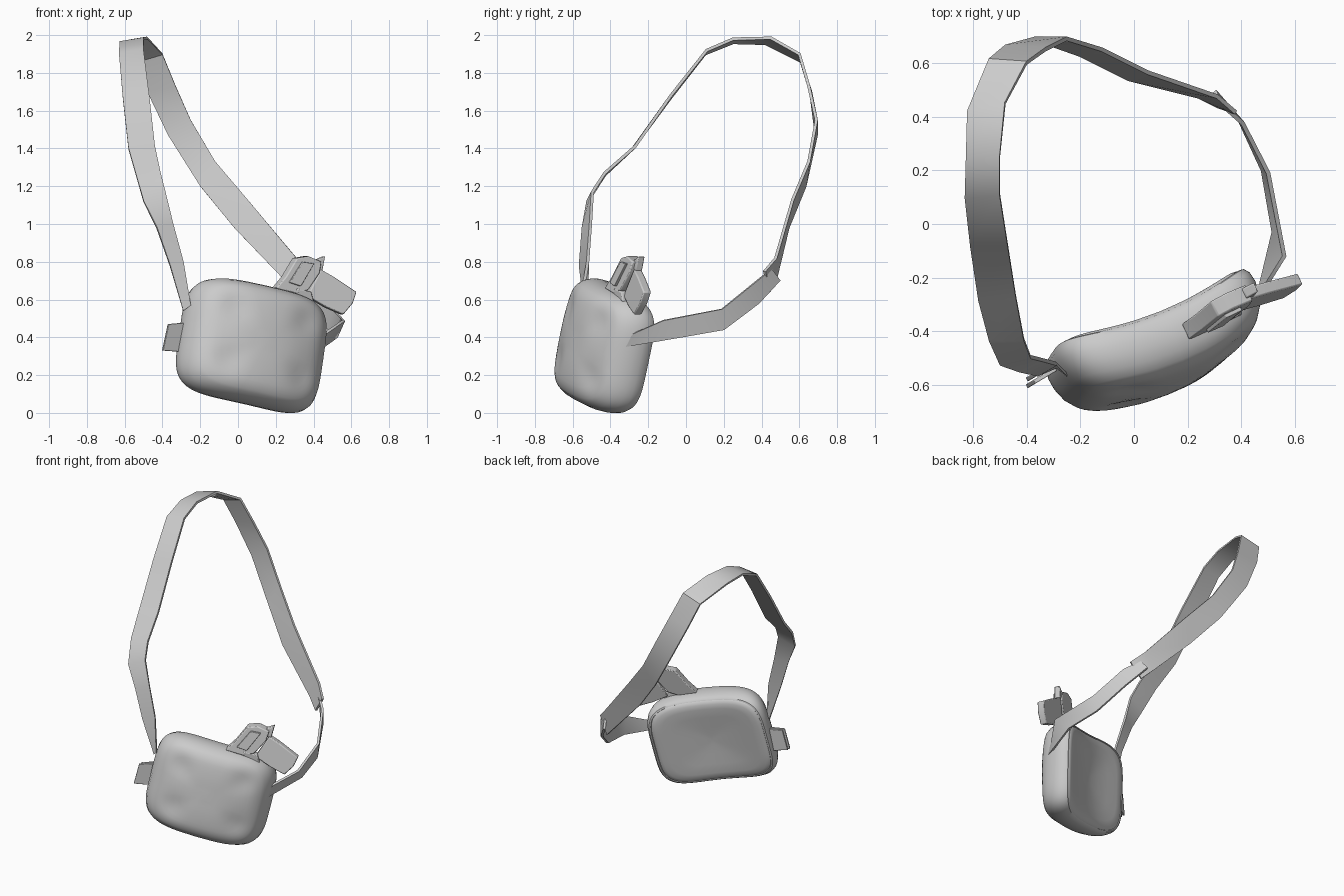
import bpy, bmesh, math
from mathutils import Vector, Matrix


def shade(ob, angle=35):
    bpy.ops.object.select_all(action='DESELECT')
    bpy.context.view_layer.objects.active = ob
    ob.select_set(True)
    bpy.ops.object.shade_smooth_by_angle(angle=math.radians(angle))


def make_object(name, verts, faces):
    mesh = bpy.data.meshes.new(name)
    mesh.from_pydata([tuple(v) for v in verts], [], faces)
    bm = bmesh.new()
    bm.from_mesh(mesh)
    bmesh.ops.recalc_face_normals(bm, faces=bm.faces)
    bm.to_mesh(mesh)
    bm.free()
    ob = bpy.data.objects.new(name, mesh)
    bpy.context.collection.objects.link(ob)
    shade(ob)
    return ob


def ribbon(name, pairs, thickness):
    verts = [p for pair in pairs for p in pair]
    faces = [(2*i, 2*i+1, 2*i+3, 2*i+2) for i in range(len(pairs)-1)]
    ob = make_object(name, verts, faces)
    mod = ob.modifiers.new("thickness", 'SOLIDIFY')
    mod.thickness = thickness
    mod.offset = 0
    bpy.ops.object.modifier_apply(modifier=mod.name)
    shade(ob, 40)
    return ob


def plate(name, outline, y0, slope, thick, x0=0.4, lean=0.0, z0=0.65, bevel=0.006):
    # upright slab drawn in front view, turned with the bag's plan angle
    n = len(outline)
    verts = []
    for s in (-0.5, 0.5):
        for x, z in outline:
            y = y0 + slope*(x-x0) + lean*(z-z0)
            verts.append((x - s*thick*0.42, y + s*thick*0.9, z))
    faces = [tuple(range(n)), tuple(range(n, 2*n))]
    faces += [(i, (i+1) % n, n+(i+1) % n, n+i) for i in range(n)]
    ob = make_object(name, verts, faces)
    mod = ob.modifiers.new("soft_edges", 'BEVEL')
    mod.width = bevel
    mod.segments = 2
    return ob


# Pouch: rounded-rectangle rings lofted front to back, then bent and tilted
N, HALF_W, HALF_H = 96, 0.405, 0.322
profile = [(0.1, -0.130), (0.2, -0.130), (0.3, -0.130), (0.4, -0.129), (0.5, -0.127),
           (0.6, -0.124), (0.68, -0.120), (0.74, -0.115), (0.79, -0.108), (0.84, -0.099),
           (0.88, -0.088), (0.95, -0.055), (0.99, -0.01), (1.0, 0.03), (0.985, 0.07),
           (0.95, 0.095), (0.925, 0.100), (0.918, 0.096), (0.905, 0.102), (0.85, 0.112),
           (0.75, 0.116), (0.55, 0.113), (0.3, 0.108), (0.12, 0.105)]
turn = (Matrix.Rotation(math.radians(22), 3, 'Z') @ Matrix.Rotation(math.radians(12), 3, 'Y')
        @ Matrix.Rotation(math.radians(-8), 3, 'X'))
dents = [(-0.2, 0.15), (-0.19, -0.13), (0.22, 0.16), (0.24, -0.14)]


def power(v, e):
    return math.copysign(abs(v)**e, v)


def pouch_point(u, d, w):
    if d < -0.05:
        d += sum(0.015*math.exp(-((u-a)**2+(w-b)**2)/0.006) for a, b in dents)
    return turn @ Vector((u, d + 0.42*u*u, w)) + Vector((0.105, -0.483, 0.36))


verts, faces = [], []
for scale, d in profile:
    for i in range(N):
        t = 2*math.pi*i/N
        verts.append(pouch_point(HALF_W*scale*power(math.cos(t), 0.46), d,
                                 HALF_H*scale*power(math.sin(t), 0.46)))
for r in range(len(profile)-1):
    for i in range(N):
        j = (i+1) % N
        faces.append((r*N+i, r*N+j, (r+1)*N+j, (r+1)*N+i))
last = (len(profile)-1)*N
for start, d in ((0, -0.131), (last, 0.104)):
    c = len(verts)
    verts.append(pouch_point(0, d, 0))
    faces += [(start+i, start+(i+1) % N, c) for i in range(N)]
low = min(v.z for v in verts)
verts = [v - Vector((0, 0, low)) for v in verts]
make_object("pouch", verts, faces)

# Shoulder strap: outer/lower edge and inner/upper edge along the loop
ribbon("shoulder_strap", [
    ((-0.29, -0.53, 0.54), (-0.25, -0.56, 0.57)),
    ((-0.36, -0.56, 0.78), (-0.29, -0.52, 0.80)),
    ((-0.43, -0.545, 0.98), (-0.345, -0.505, 1.00)),
    ((-0.50, -0.52, 1.12), (-0.385, -0.495, 1.17)),
    ((-0.54, -0.43, 1.26), (-0.41, -0.43, 1.27)),
    ((-0.58, -0.28, 1.40), (-0.44, -0.27, 1.41)),
    ((-0.61, -0.08, 1.67), (-0.47, -0.08, 1.68)),
    ((-0.63, 0.10, 1.90), (-0.50, 0.11, 1.92)),
    ((-0.625, 0.25, 1.96), (-0.50, 0.25, 1.98)),
    ((-0.62, 0.42, 1.955), (-0.48, 0.45, 1.985)),
    ((-0.54, 0.61, 1.86), (-0.40, 0.60, 1.90)),
    ((-0.48, 0.66, 1.70), (-0.33, 0.65, 1.73)),
    ((-0.37, 0.69, 1.47), (-0.25, 0.69, 1.55)),
    ((-0.20, 0.63, 1.20), (-0.12, 0.65, 1.33)),
    ((-0.02, 0.54, 0.98), (0.05, 0.565, 1.13)),
    ((0.24, 0.475, 0.71), (0.31, 0.475, 0.82)),
    ((0.31, 0.44, 0.64), (0.38, 0.415, 0.75))], 0.016)

# Lower strap from the strap joint round to the right end of the pouch
ribbon("lower_strap", [
    ((0.30, 0.495, 0.70), (0.32, 0.45, 0.76)),
    ((0.395, 0.385, 0.58), (0.405, 0.375, 0.70)),
    ((0.48, 0.20, 0.44), (0.50, 0.19, 0.55)),
    ((0.52, -0.03, 0.40), (0.56, -0.12, 0.49)),
    ((0.45, -0.33, 0.35), (0.46, -0.28, 0.42))], 0.016)

# Side tab: two folded layers on the left end
for name, y in (("side_tab_front", -0.545), ("side_tab_back", -0.52)):
    plate(name, [(-0.40, 0.33), (-0.37, 0.47), (-0.26, 0.48), (-0.26, 0.32)],
          y, 0.6, 0.016, x0=-0.30, bevel=0.003)

# Buckle: clip body, raised ridge, mount, ear and strap-end flap
plate("buckle_body", [(0.19, 0.66), (0.24, 0.72), (0.30, 0.82), (0.36, 0.83), (0.43, 0.80),
                      (0.42, 0.74), (0.36, 0.65), (0.30, 0.63)], -0.30, 0.5, 0.065, lean=0.2)
plate("buckle_ridge", [(0.27, 0.69), (0.34, 0.80), (0.40, 0.79), (0.33, 0.67)],
      -0.34, 0.5, 0.02, lean=0.2, bevel=0.003)
plate("buckle_ear", [(0.39, 0.77), (0.41, 0.81), (0.455, 0.83), (0.44, 0.75)],
      -0.28, 0.5, 0.04, lean=0.1)
plate("buckle_mount", [(0.29, 0.56), (0.30, 0.66), (0.38, 0.64), (0.40, 0.56)],
      -0.31, 0.5, 0.05)
plate("buckle_flap", [(0.36, 0.62), (0.43, 0.76), (0.50, 0.72), (0.62, 0.64), (0.60, 0.58),
                      (0.55, 0.52), (0.46, 0.56)], -0.29, 0.40, 0.045, lean=0.2)
